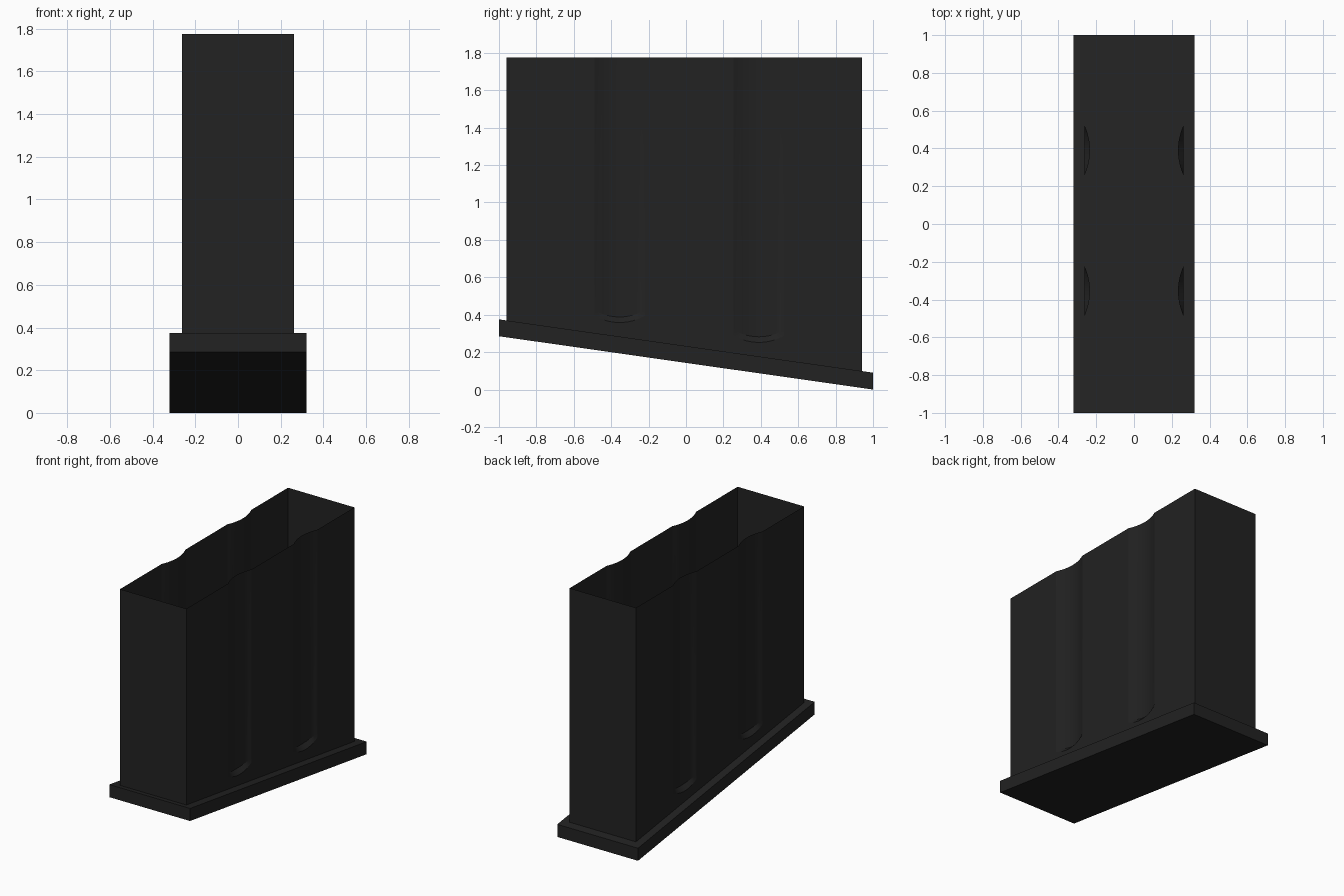
import bpy, bmesh, math

if "Cube" in bpy.data.objects:
    bpy.data.objects.remove(bpy.data.objects["Cube"])

black = bpy.data.materials.new("matte black")
black.diffuse_color = (0.016, 0.016, 0.016, 1)
black.use_nodes = True
black.node_tree.nodes["Principled BSDF"].inputs["Base Color"].default_value = black.diffuse_color


def plate_top(y):
    # height of the slanted base plate's upper face
    return 0.2325 - 0.1425 * y


def finish(name, bm, angle):
    mesh = bpy.data.meshes.new(name)
    bm.to_mesh(mesh)
    bm.free()
    obj = bpy.data.objects.new(name, mesh)
    bpy.context.collection.objects.link(obj)
    mesh.materials.append(black)
    bpy.ops.object.select_all(action='DESELECT')
    obj.select_set(True)
    bpy.context.view_layer.objects.active = obj
    bpy.ops.object.shade_smooth_by_angle(angle=math.radians(angle))
    return obj


# Base plate: a box sheared to follow the slope
bm = bmesh.new()
bmesh.ops.create_cube(bm, size=2)
for v in bm.verts:
    v.co.x *= 0.32
    v.co.z = plate_top(v.co.y) - (0 if v.co.z > 0 else 0.09)
finish("base_plate", bm, 15)

# Body: open-topped thin shell with two vertical grooves on each side
HALF_X, FRONT, BACK, TOP = 0.263, -0.96, 0.942, 1.775
HALF_GROOVE, DEPTH, SEGS = 0.135, 0.03, 12

# columns: x, y, groove depth, height of the groove's rounded lower end
columns = [(0, FRONT, 0, 0.45), (HALF_X, FRONT, 0, 0.45)]
for centre in (-0.355, 0.39):
    for i in range(SEGS + 1):
        t = -1 + 2 * i / SEGS
        bulge = 1 - t * t
        end = plate_top(centre) + 0.11 - 0.035 * bulge
        columns.append((HALF_X, centre + t * HALF_GROOVE, DEPTH * bulge, end))
columns += [(HALF_X, BACK, 0, 0.25), (0, BACK, 0, 0.25)]

bm = bmesh.new()
grid = []
for x, y, d, end in columns:
    rows = [(x, plate_top(y)), (x, end), (x - d, end + 0.03), (x - d, TOP)]
    grid.append([bm.verts.new((rx, y, rz)) for rx, rz in rows])
for a, b in zip(grid, grid[1:]):
    for r in range(3):
        bm.faces.new((a[r], b[r], b[r + 1], a[r + 1]))
body = finish("body_shell", bm, 15)
mirror = body.modifiers.new("mirror", 'MIRROR')
mirror.use_axis[0] = True
# keep the edge-smoothing after the mirror
while body.modifiers.find("mirror") > 0:
    bpy.ops.object.modifier_move_up(modifier="mirror")
